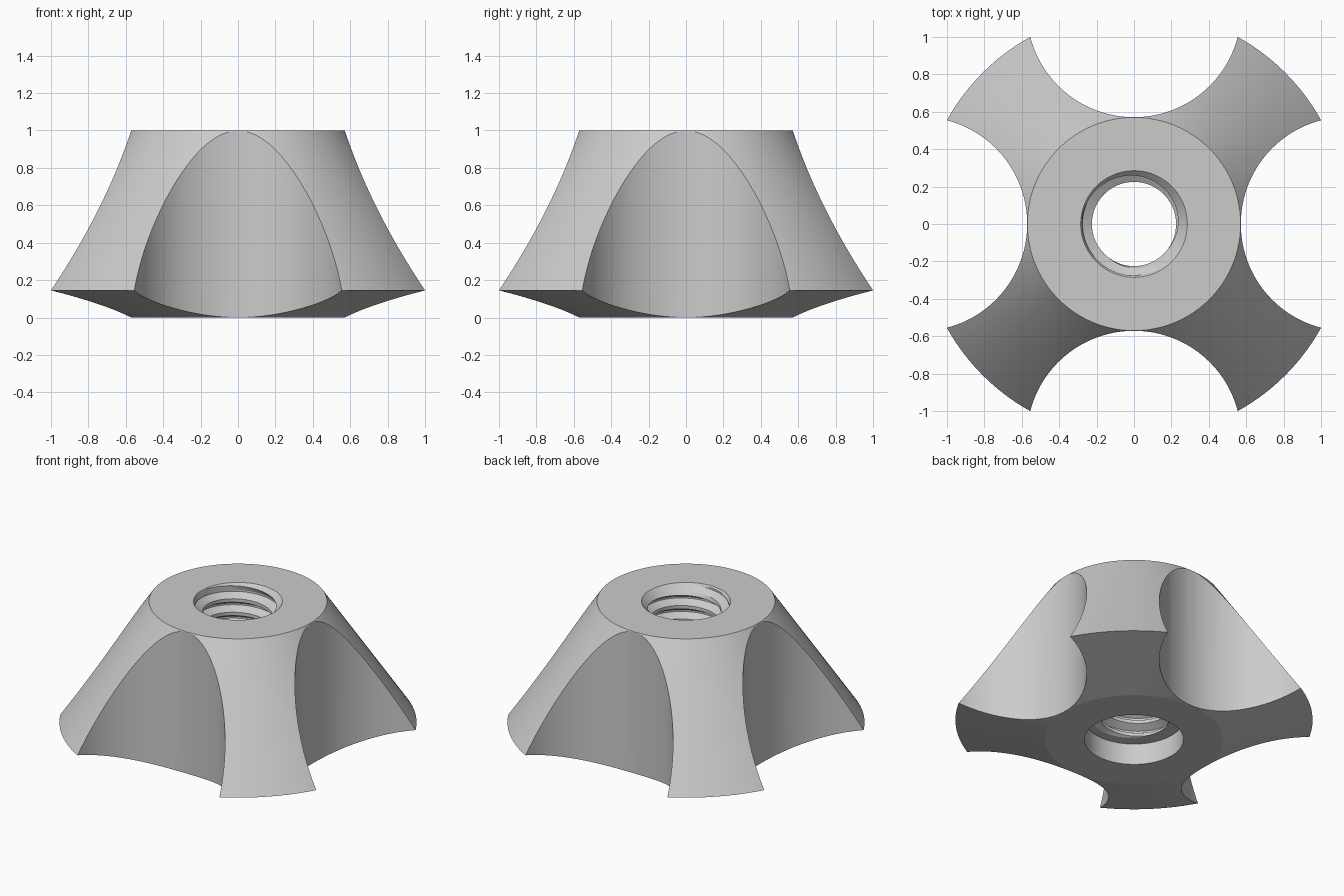
import bpy, bmesh
from math import sin, cos, pi, radians

cube = bpy.data.objects.get("Cube")
if cube:
    bpy.data.objects.remove(cube)

SEG = 128
RIM, ARM, ARM_Z, TOP = 0.57, 1.144, 0.145, 1.0      # body
MOUTH, RECESS, STEP_Z = 0.285, 0.317, 0.15          # hole
MINOR, MAJOR, PITCH = 0.225, 0.275, 0.095           # thread

steel = bpy.data.materials.new("light grey metal")
steel.use_nodes = True
grey = (0.6, 0.6, 0.6, 1)
steel.diffuse_color = grey
steel.node_tree.nodes["Principled BSDF"].inputs["Base Color"].default_value = grey


def make_object(name, bm):
    mesh = bpy.data.meshes.new(name)
    bm.to_mesh(mesh)
    bm.free()
    mesh.materials.append(steel)
    obj = bpy.data.objects.new(name, mesh)
    bpy.context.collection.objects.link(obj)
    return obj


def activate(obj):
    bpy.ops.object.select_all(action="DESELECT")
    obj.select_set(True)
    bpy.context.view_layer.objects.active = obj


def smooth(obj):
    activate(obj)
    bpy.ops.object.shade_smooth_by_angle(angle=radians(12))


def skin(bm, columns, closed_profile):
    """Join neighbouring columns of (r, z) points around the z axis."""
    rings = []
    for i, column in enumerate(columns):
        a = 2 * pi * i / SEG
        rings.append([bm.verts.new((r * cos(a), r * sin(a), z)) for r, z in column])
    count = len(rings[0])
    for i in range(SEG):
        a, b = rings[i], rings[(i + 1) % SEG] if len(rings) == SEG else rings[i + 1]
        for k in range(count if closed_profile else count - 1):
            n = (k + 1) % count
            bm.faces.new((a[k], a[n], b[n], b[k]))


# Double-cone body with a stepped hole
bm = bmesh.new()
profile = [(MOUTH, TOP), (RIM, TOP), (ARM, ARM_Z), (RIM, 0),
           (RECESS, 0), (RECESS, STEP_Z), (MOUTH, STEP_Z)]
skin(bm, [profile] * SEG, True)
bmesh.ops.recalc_face_normals(bm, faces=bm.faces)
body = make_object("four_lobed_body", bm)

# Four round scallops cut from the sides
bm = bmesh.new()
scallop = ARM - RIM - 0.001
for i in range(4):
    made = bmesh.ops.create_cone(bm, cap_ends=True, segments=SEG,
                                 radius1=scallop, radius2=scallop, depth=2)
    a = i * pi / 2
    bmesh.ops.translate(bm, verts=made["verts"],
                        vec=(ARM * cos(a), ARM * sin(a), 0.5))
cutter = make_object("scallop_cutter", bm)
cutter.hide_render = True
cut = body.modifiers.new("scallops", "BOOLEAN")
cut.operation, cut.solver, cut.object = "DIFFERENCE", "EXACT", cutter
activate(body)
bpy.ops.object.modifier_apply(modifier=cut.name)
bpy.data.objects.remove(cutter)
smooth(body)

# Helical thread with a chamfered mouth
SHAPE = [(0, MINOR), (0.25, MINOR), (0.5625, MAJOR), (0.6875, MAJOR), (1, MINOR)]


def thread_radius(z, turn):
    t = (z / PITCH - turn) % 1
    for (t0, r0), (t1, r1) in zip(SHAPE, SHAPE[1:]):
        if t <= t1:
            r = r0 + (r1 - r0) * (t - t0) / (t1 - t0)
            break
    return max(r, MOUTH - (TOP - z))


columns = []
turns = int((TOP - STEP_Z) / PITCH) + 4
start = int(STEP_Z / PITCH) - 2
for i in range(SEG + 1):
    turn = i / SEG
    column = [(MOUTH, STEP_Z)]
    for k in range(turns):
        for t, _ in SHAPE[:-1]:
            z = min(max(PITCH * (start + k + t + turn), STEP_Z), TOP)
            column.append((thread_radius(z, turn), z))
    column.append((MOUTH, TOP))
    columns.append(column)
bm = bmesh.new()
skin(bm, columns, False)
# Weld the clamped ends; the seam joins one pitch higher
bmesh.ops.remove_doubles(bm, verts=bm.verts, dist=0.0002)
bmesh.ops.dissolve_degenerate(bm, edges=bm.edges, dist=0.0001)
bmesh.ops.recalc_face_normals(bm, faces=bm.faces)
# Turn the faces towards the axis
if sum(f.normal.x * f.calc_center_median().x + f.normal.y * f.calc_center_median().y
       for f in bm.faces) > 0:
    bmesh.ops.reverse_faces(bm, faces=bm.faces)
bore = make_object("threaded_bore", bm)
smooth(bore)
